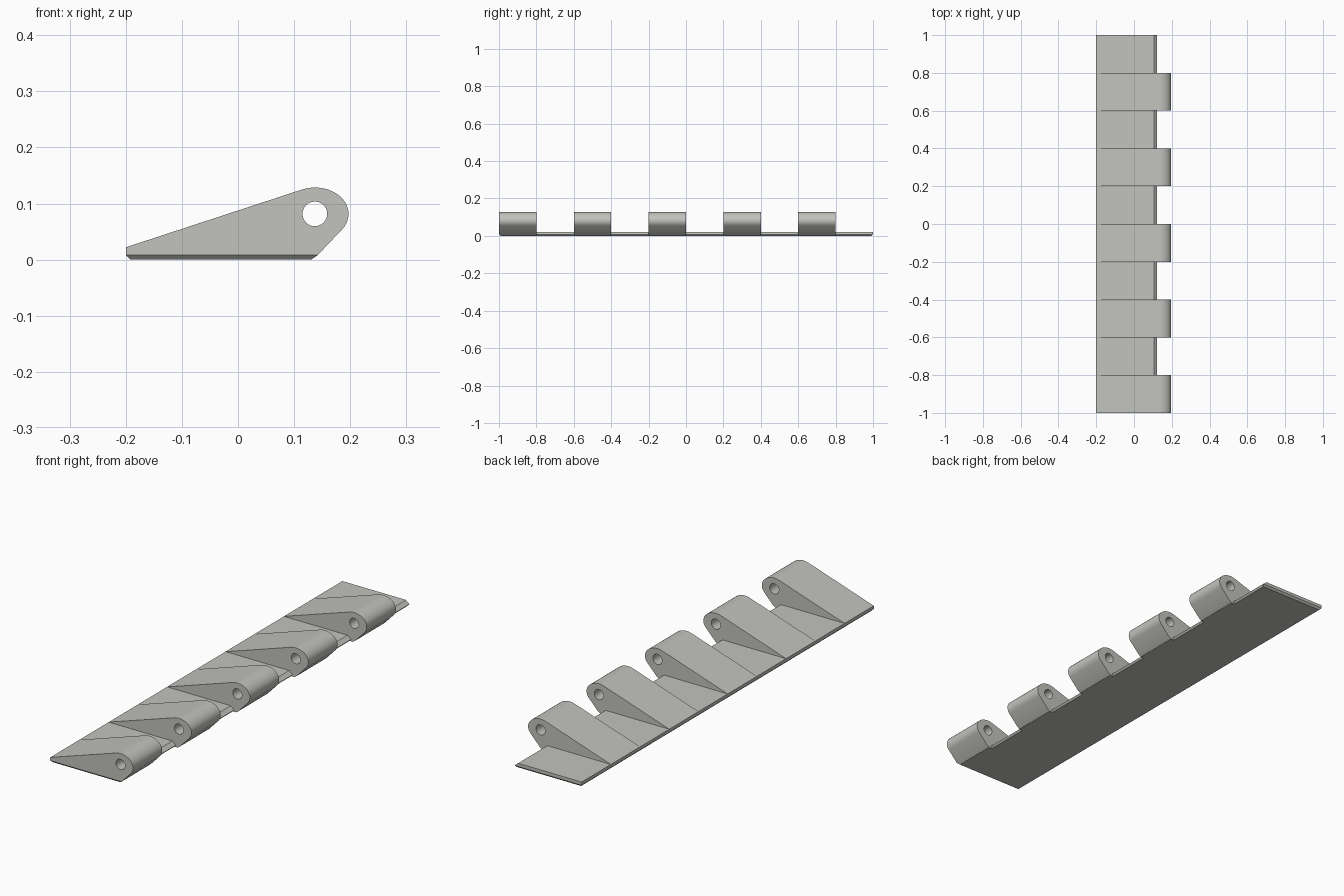
import bpy, bmesh, math
from mathutils import Vector
from mathutils.geometry import tessellate_polygon

if "Cube" in bpy.data.objects:
    bpy.data.objects.remove(bpy.data.objects["Cube"])

PIN = (0.137, 0.0815)      # pin centre in x, z
CH = 0.008                 # chamfer along the underside


def arc(rx, rz, a0, a1, n):
    pts = []
    for i in range(n + 1):
        t = math.radians(a0 + (a1 - a0) * i / n)
        pts.append((PIN[0] + rx * math.cos(t), PIN[1] + rz * math.sin(t)))
    return pts


# Cross-sections in x, z
barrel = arc(0.06, 0.047, 113, -36, 24)
foot = [(0.115, 0), (-0.192, 0)]
left = [(-0.2, CH), (-0.2, 0.022)]
knuckle = left + barrel + [(0.142, CH), (0.1305, 0)] + foot
plate = left + [(0.105, 0.022), (0.122, CH)] + foot
hole = arc(0.022, 0.022, 0, 360, 32)[:-1]
# Side wall of a knuckle standing clear of the plate
wall = [left[1]] + barrel + [(0.142, CH), (0.1305, 0), foot[0], (0.122, CH), (0.105, 0.022)]

bm = bmesh.new()


def point(p, y):
    # The lowest points step inward at both ends to form the end chamfers
    if p[1] == 0 and abs(y) > 0.999:
        y = math.copysign(1 - CH, y)
    return (p[0], y, p[1])


def face(coords):
    bm.faces.new([bm.verts.new(c) for c in coords])


def skin(loop, y0, y1):
    for a, b in zip(loop, loop[1:] + loop[:1]):
        face([point(a, y0), point(b, y0), point(b, y1), point(a, y1)])


def cap(loops, y):
    flat = [p for lp in loops for p in lp]
    for tri in tessellate_polygon([[Vector((*p, 0)) for p in lp] for lp in loops]):
        face([point(flat[i], y) for i in tri])


def end_cap(profile, holes, y):
    upper = [p for p in profile if p[1] > 0]
    lower = [p for p in profile if p[1] == 0]
    cap([upper] + holes, y)
    face([point(p, y) for p in [upper[-1]] + lower + [upper[0]]])


# Five knuckles alternating with five bare plate strips
for i in range(5):
    y0 = -1 + 0.4 * i
    y1, y2 = y0 + 0.2, y0 + 0.4
    skin(knuckle, y0, y1)
    skin(hole, y0, y1)
    skin(plate, y1, y2)
    cap([wall, hole], y1)
    if i:
        cap([wall, hole], y0)
end_cap(knuckle, [hole], -1)
end_cap(plate, [], 1)

bmesh.ops.remove_doubles(bm, verts=bm.verts, dist=1e-5)
bmesh.ops.recalc_face_normals(bm, faces=bm.faces)
mesh = bpy.data.meshes.new("hinge_leaf")
bm.to_mesh(mesh)
bm.free()

# Single flat colour
mat = bpy.data.materials.new("warm_light_grey")
mat.diffuse_color = (0.54, 0.54, 0.51, 1)
mat.use_nodes = True
mat.node_tree.nodes["Principled BSDF"].inputs["Base Color"].default_value = mat.diffuse_color
mesh.materials.append(mat)

leaf = bpy.data.objects.new("hinge_leaf", mesh)
bpy.context.collection.objects.link(leaf)
bpy.context.view_layer.objects.active = leaf
leaf.select_set(True)
bpy.ops.object.shade_smooth_by_angle(angle=math.radians(25))
